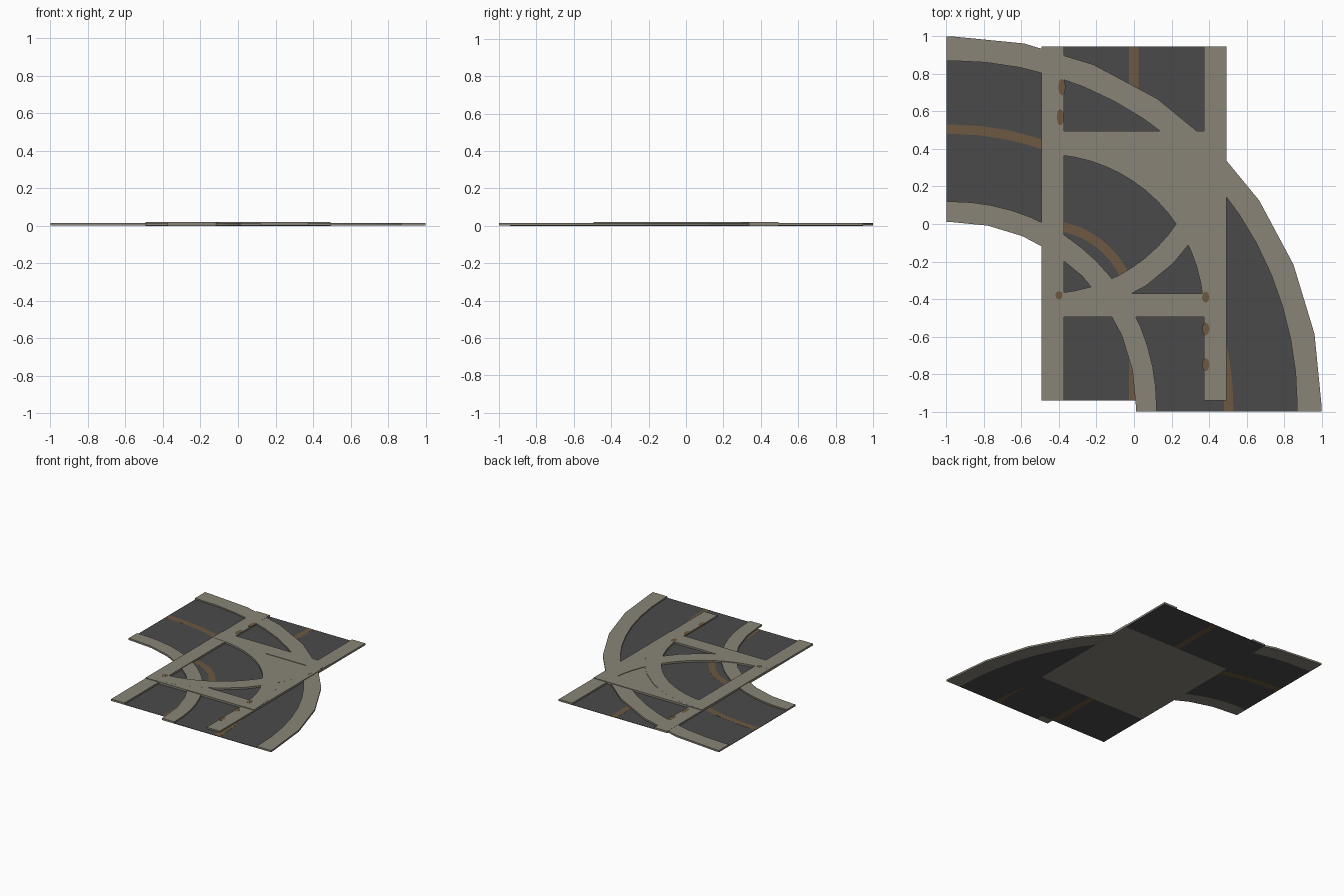
import bpy, bmesh, math

if "Cube" in bpy.data.objects:
    bpy.data.objects.remove(bpy.data.objects["Cube"])


def material(name, c):
    m = bpy.data.materials.new(name)
    m.diffuse_color = (*c, 1)
    m.use_nodes = True
    m.node_tree.nodes["Principled BSDF"].inputs["Base Color"].default_value = m.diffuse_color
    return m


CURB = material("curb stone", (0.25, 0.231, 0.184))
ROAD = material("asphalt", (0.068, 0.068, 0.068))
LINE = material("brown line", (0.15, 0.098, 0.052))


def prism(name, pts, z0, z1, mat):
    """Extrude an outline of xy points from z0 to z1."""
    bm = bmesh.new()
    bottom = bm.faces.new([bm.verts.new((x, y, z0)) for x, y in pts])
    ext = bmesh.ops.extrude_face_region(bm, geom=[bottom], use_keep_orig=True)
    verts = [g for g in ext["geom"] if isinstance(g, bmesh.types.BMVert)]
    bmesh.ops.translate(bm, verts=verts, vec=(0, 0, z1 - z0))
    bmesh.ops.recalc_face_normals(bm, faces=bm.faces)
    me = bpy.data.meshes.new(name)
    bm.to_mesh(me)
    bm.free()
    me.materials.append(mat)
    ob = bpy.data.objects.new(name, me)
    bpy.context.collection.objects.link(ob)
    return ob


def box(name, x0, x1, y0, y1, z0, z1, mat):
    return prism(name, [(x0, y0), (x1, y0), (x1, y1), (x0, y1)], z0, z1, mat)


def arc(name, cx, cy, r0, r1, z0, z1, mat, flip=1, n0=8, n1=8, a0=0, a1=90, ext=0.0):
    """Ring sector with straight run-outs of length ext at 0 and 90 degrees."""
    def side(r, n):
        ang = [math.radians(a0 + (a1 - a0) * i / n) for i in range(n + 1)]
        pts = [(r * math.cos(a), r * math.sin(a)) for a in ang]
        if ext and a0 == 0:
            pts.insert(0, (r, -ext))
        if ext and a1 == 90:
            pts.append((-ext, r))
        return [(cx + x, cy + flip * y) for x, y in pts]
    return prism(name, side(r1, n1) + side(r0, n0)[::-1], z0, z1, mat)


# large curved road
C, E = -0.97, 0.03
arc("curve_inner_curb", C, C, 0.98, 1.09, 0.0006, 0.0150, CURB, n1=16, ext=E)
arc("curve_outer_curb", C, C, 1.84, 1.97, 0.0006, 0.0152, CURB, n0=16, ext=E)
arc("curve_road", C, C, 1.085, 1.845, 0.0006, 0.004, ROAD, n0=16, n1=16, ext=E)
arc("curve_line_west", C, C, 1.45, 1.50, 0.0003, 0.0046, LINE, n0=4, n1=4, a0=67.5, ext=E)
arc("curve_line_south", C, C, 1.45, 1.50, 0.0003, 0.0046, LINE, n0=4, n1=4, a1=22.5, ext=E)

# straight road running north to south
for side, s in (("west", -1), ("east", 1)):
    x0, x1 = sorted((s * 0.372, s * 0.493))
    box(f"straight_curb_{side}", x0, x1, -0.94, 0.945, 0.0005, 0.0156, CURB)
for end, y0, y1 in (("north", 0.49, 0.945), ("south", -0.94, -0.49)):
    box(f"straight_road_{end}", -0.492, 0.492, y0, y1, 0.0002, 0.0026, ROAD)
    box(f"straight_line_{end}", -0.027, 0.023, y0, y1, 0, 0.0032, LINE)

# centre junction tile
box("junction_base", -0.493, 0.493, -0.493, 0.493, 0, 0.003, CURB)
box("junction_road", -0.372, 0.372, -0.37, 0.37, 0.003, 0.0055, ROAD)
for side, s in (("north", 1), ("south", -1)):
    y0, y1 = sorted((s * 0.37, s * 0.495))
    box(f"junction_curb_{side}", -0.493, 0.493, y0, y1, 0.0004, 0.0198, CURB)
for side, s in (("west", -1), ("east", 1)):
    x0, x1 = sorted((s * 0.372, s * 0.493))
    box(f"junction_curb_{side}", x0, x1, -0.37, 0.37, 0.0004, 0.0198, CURB)

# two small curves crossing inside the junction
for name, f in (("a", 1), ("b", -1)):
    arc(f"small_curve_curb_{name}", -0.475, f * -0.475, 0.846, 0.968, 0.001, 0.0201 + f * 0.0001,
        CURB, flip=f, n0=16, ext=0.018)
arc("small_curve_line", -0.475, -0.475, 0.445, 0.495, 0.005, 0.0062, LINE,
    n0=8, n1=8, a0=22.5, a1=85)

# paved corner in the north-east of the junction
prism("paved_corner", [(-0.2, 0.385), (-0.03, 0.33), (0.1, 0.23), (0.2, 0.12), (0.26, 0.0),
                       (0.372, -0.03), (0.372, 0.385)], 0.003, 0.0160, CURB)

# small brown marks along the curb edges
for i, (x, y, h, z) in enumerate([(-0.392, 0.57, 0.045, 0.0156), (-0.384, 0.73, 0.045, 0.0156),
                                  (-0.40, -0.38, 0.022, 0.0203), (0.382, -0.39, 0.03, 0.0203),
                                  (0.382, -0.56, 0.035, 0.0156), (0.382, -0.75, 0.035, 0.0156)]):
    w = 0.02
    pts = [(x + w * math.cos(k * math.pi / 4), y + h * math.sin(k * math.pi / 4)) for k in range(8)]
    prism(f"curb_mark_{i + 1}", pts, z - 0.002, z + 0.0004, LINE)
